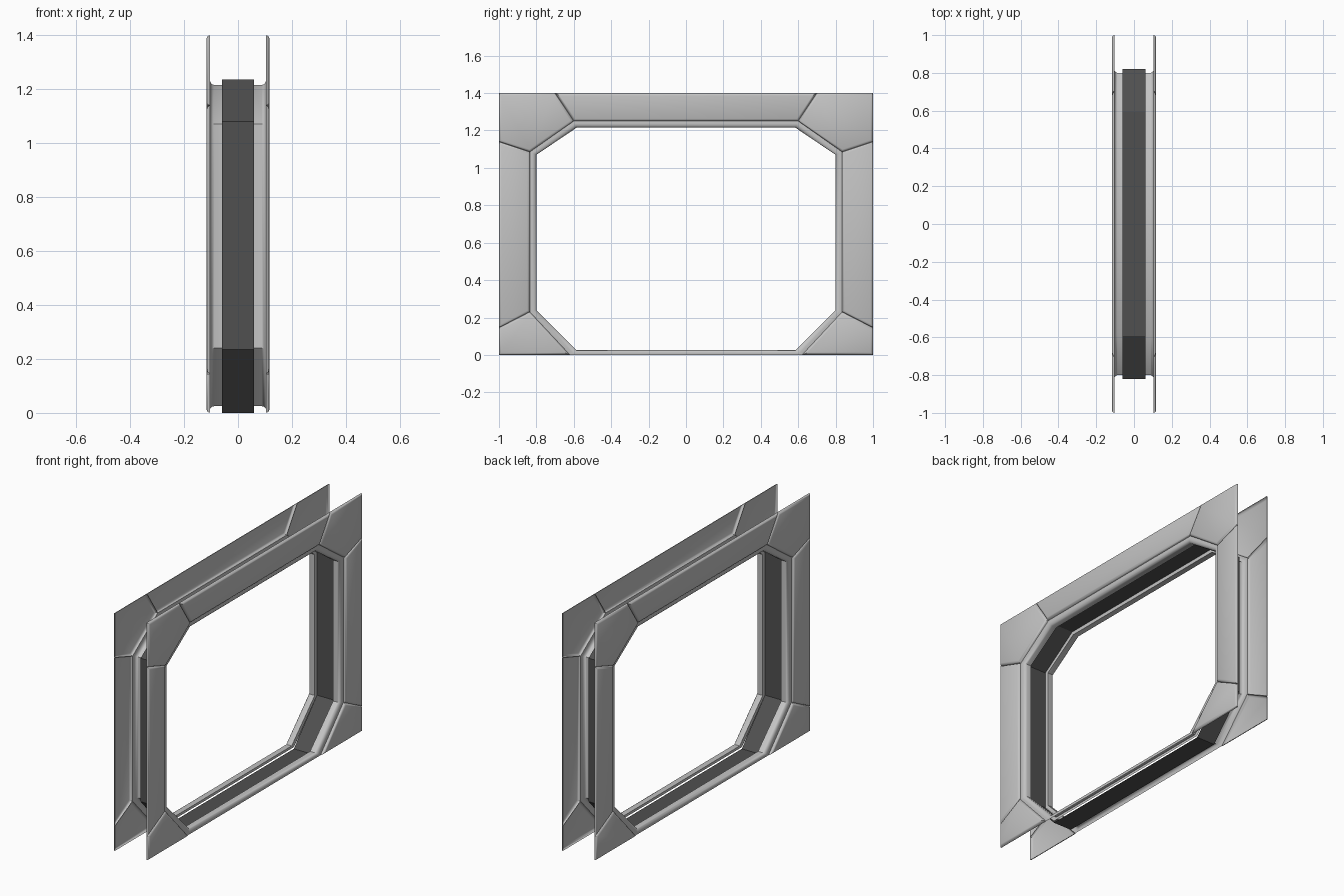
import bpy, bmesh, math
from mathutils import Vector

if "Cube" in bpy.data.objects:
    bpy.data.objects.remove(bpy.data.objects["Cube"])


def material(name, v):
    m = bpy.data.materials.new(name)
    m.diffuse_color = (v, v, v, 1)
    m.use_nodes = True
    m.node_tree.nodes["Principled BSDF"].inputs["Base Color"].default_value = m.diffuse_color
    return m


LIGHT = material("light grey metal", 0.55)
DARK = material("dark grey rubber", 0.08)

# Half outlines of the opening (y, z): inner lip edge and outer trim edge
INNER = [(0.585, 0.025), (0.80, 0.24), (0.80, 1.07), (0.585, 1.215)]
OUTER = [(0.62, 0.0), (0.835, 0.23), (0.835, 1.085), (0.60, 1.25)]


def octagon(t):
    half = [(a[0] + (b[0] - a[0]) * t, a[1] + (b[1] - a[1]) * t)
            for a, b in zip(INNER, OUTER)]
    return half + [(-y, z) for y, z in reversed(half)]


def inset(poly, d):
    """Offset a convex counter-clockwise polygon inwards."""
    pts = [Vector(p) for p in poly]
    out = []
    for i, p in enumerate(pts):
        e1 = (p - pts[i - 1]).normalized()
        e2 = (pts[(i + 1) % len(pts)] - p).normalized()
        n1, n2 = Vector((-e1.y, e1.x)), Vector((-e2.y, e2.x))
        out.append(p + (n1 + n2) * d / (1 + n1.dot(n2)))
    return out


def build(name, loops, mat, cap=False, flip=False, angle=40):
    """Bridge a list of (x, outline) loops into a sheet."""
    bm = bmesh.new()
    rows = [[bm.verts.new((x, p[0], p[1])) for p in o] for x, o in loops]
    n = len(rows[0])
    for a, b in zip(rows, rows[1:]):
        for i in range(n):
            j = (i + 1) % n
            bm.faces.new((a[i], a[j], b[j], b[i]))
    if cap:
        bm.faces.new(rows[-1])
    if flip:
        bmesh.ops.reverse_faces(bm, faces=bm.faces[:])
    me = bpy.data.meshes.new(name)
    bm.to_mesh(me)
    bm.free()
    me.materials.append(mat)
    ob = bpy.data.objects.new(name, me)
    bpy.context.collection.objects.link(ob)
    bpy.ops.object.select_all(action='DESELECT')
    ob.select_set(True)
    bpy.context.view_layer.objects.active = ob
    bpy.ops.object.shade_smooth_by_angle(angle=math.radians(angle))


# Dark recessed liner around the opening
liner = [(y, 0.0 if z < 0.1 else z) for y, z in octagon(0.6)]
build("dark_liner", [(-0.06, liner), (0.06, liner)], DARK, flip=True, angle=20)

# Face panels, one y half (counter-clockwise seen from +x)
CORNERS = {
    "upper_corner_panel": [(1, 1.4), (0.70, 1.4), OUTER[3], OUTER[2], (1, 1.14)],
    "side_panel": [(1, 1.14), OUTER[2], OUTER[1], (1, 0.145)],
    "lower_corner_panel": [(1, 0.145), OUTER[1], OUTER[0], (1, 0.0)],
}
TOP = [(0.70, 1.4), (-0.70, 1.4), (-OUTER[3][0], OUTER[3][1]), OUTER[3]]


def panel(name, poly, s):
    # Raised plate with rounded borders; neighbours form the seam grooves
    steps = [(0.103, 0), (0.109, 0.002), (0.114, 0.006), (0.117, 0.013)]
    build(name, [(s * x, inset(poly, d)) for x, d in steps], LIGHT,
          cap=True, flip=s < 0)


for s, side in ((1, "right"), (-1, "left")):
    # Trim lip: step out of the liner, flat lip, rounded corner to the face
    profile = [(0.06, 0.6), (0.06, 0.0), (0.088, 0.0), (0.096, 0.08),
               (0.102, 0.28), (0.105, 0.6), (0.103, 1.0)]
    build("trim_lip_" + side, [(s * x, octagon(t)) for x, t in profile],
          LIGHT, flip=s > 0)
    panel("top_panel_" + side, TOP, s)
    for name, poly in CORNERS.items():
        panel(name + "_back_" + side, poly, s)
        mirrored = [(-y, z) for y, z in reversed(poly)]
        panel(name + "_front_" + side, mirrored, s)
